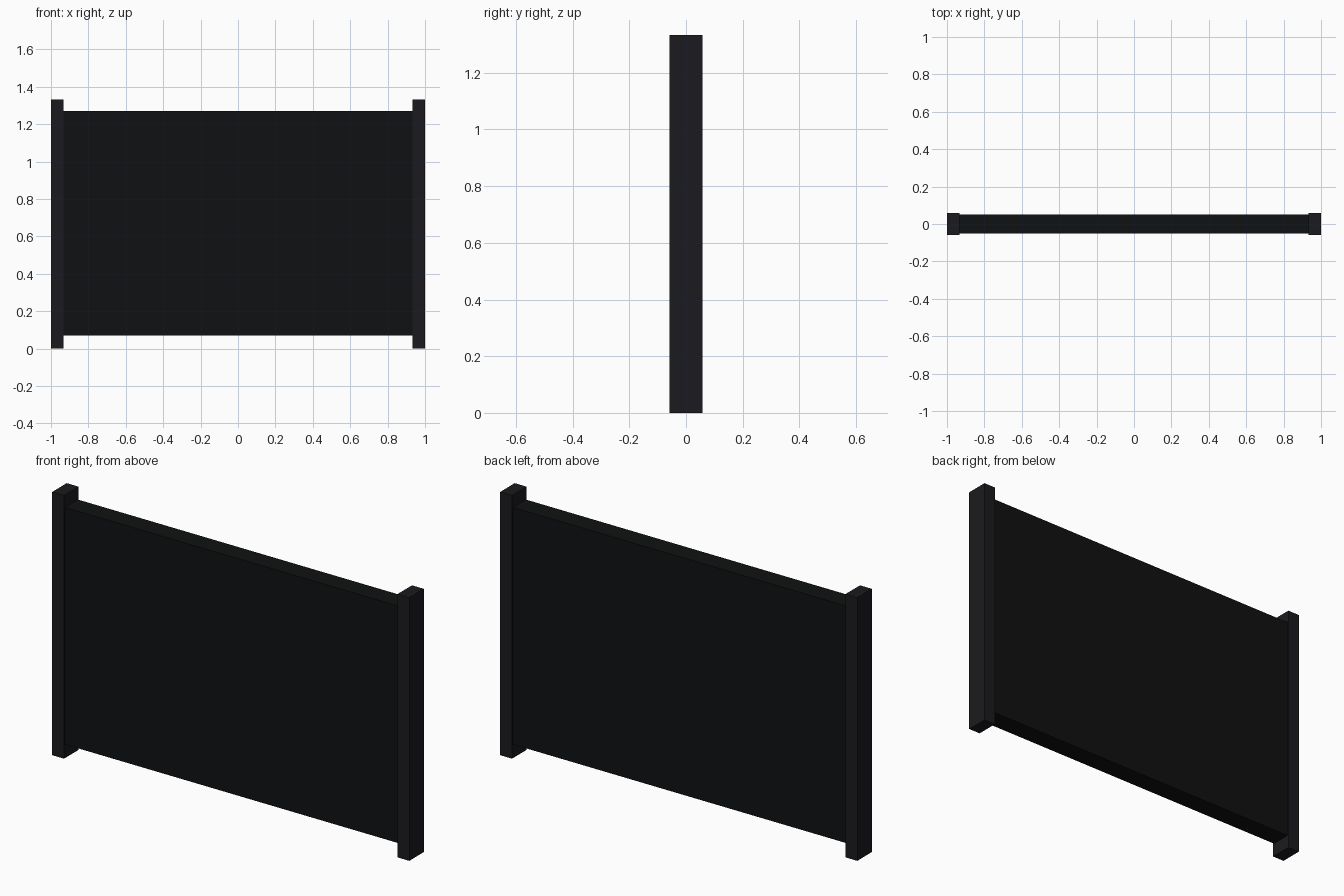
import bpy

if "Cube" in bpy.data.objects:
    bpy.data.objects.remove(bpy.data.objects["Cube"])


def material(name, rgb):
    mat = bpy.data.materials.new(name)
    mat.diffuse_color = (*rgb, 1.0)
    mat.use_nodes = True
    mat.node_tree.nodes["Principled BSDF"].inputs["Base Color"].default_value = mat.diffuse_color
    return mat


def box(name, size, centre, mat):
    bpy.ops.mesh.primitive_cube_add(size=1, location=centre)
    ob = bpy.context.object
    ob.name = name
    ob.scale = size
    bpy.ops.object.transform_apply(location=False, rotation=False, scale=True)
    ob.data.materials.append(mat)
    return ob


post_mat = material("dark_frame", (0.011, 0.011, 0.014))
panel_mat = material("dark_panel", (0.005, 0.0055, 0.006))

HEIGHT, POST_W, POST_D = 1.333, 0.066, 0.116
PANEL_LOW, PANEL_HIGH, PANEL_D = 0.07, 1.27, 0.104

# Upright posts at both ends
for side, label in ((-1, "left"), (1, "right")):
    box(f"{label}_post", (POST_W, POST_D, HEIGHT),
        (side * (1 - POST_W / 2), 0, HEIGHT / 2), post_mat)

# Solid panel held between the posts
box("panel", (2 - 2 * POST_W, PANEL_D, PANEL_HIGH - PANEL_LOW),
    (0, 0, (PANEL_LOW + PANEL_HIGH) / 2), panel_mat)
